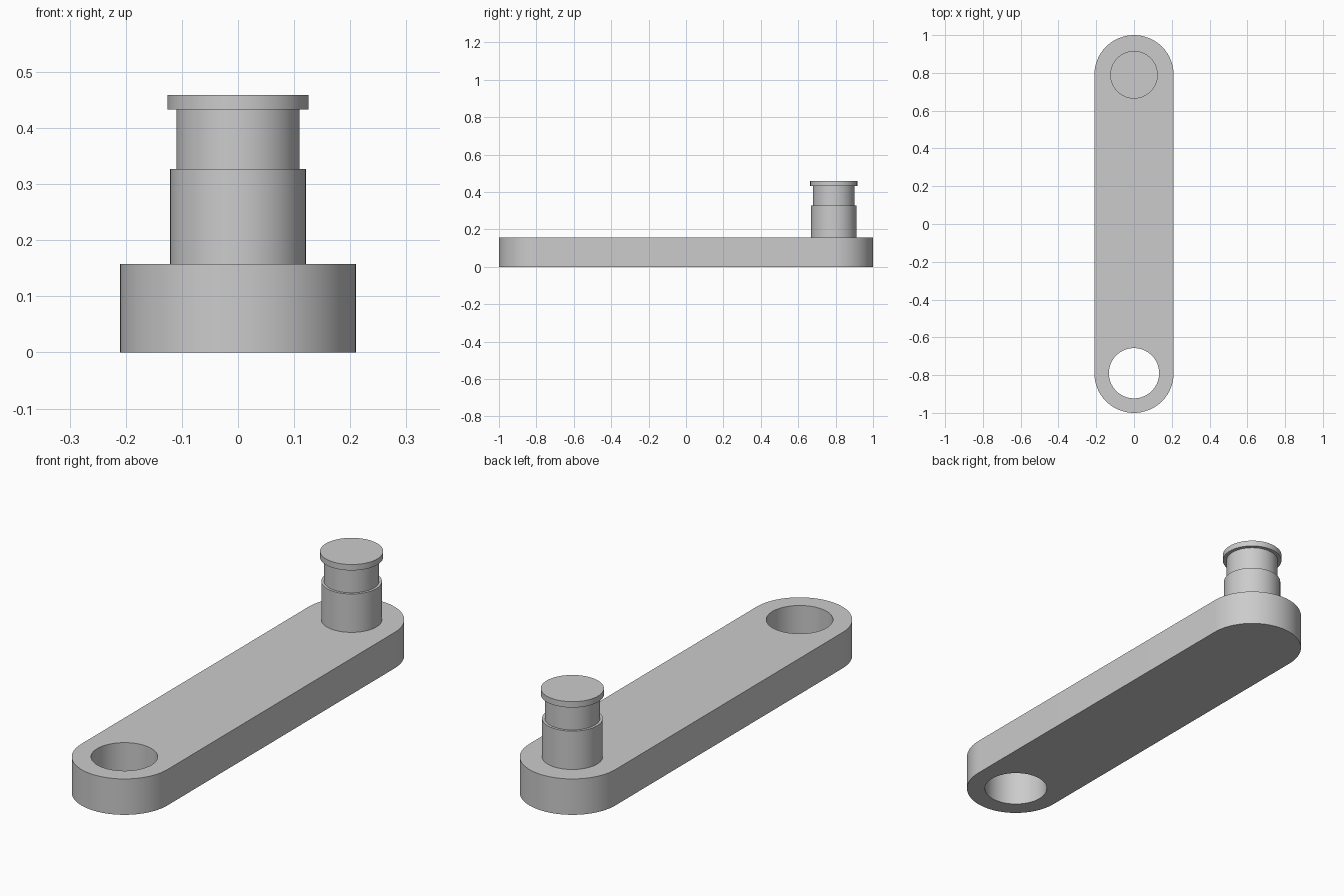
import bpy, bmesh, math

cube = bpy.data.objects.get("Cube")
if cube:
    bpy.data.objects.remove(cube, do_unlink=True)

# One plain grey metal
grey = bpy.data.materials.new("grey metal")
grey.use_nodes = True
colour = (0.6, 0.6, 0.6, 1)
grey.diffuse_color = colour
grey.node_tree.nodes["Principled BSDF"].inputs["Base Color"].default_value = colour

END_Y = 0.79      # distance of each rounded end's centre
ARM_R = 0.21
ARM_H = 0.158
HOLE_R = 0.133
SEG = 64


def finish(name, bm):
    bmesh.ops.recalc_face_normals(bm, faces=bm.faces)
    mesh = bpy.data.meshes.new(name)
    bm.to_mesh(mesh)
    bm.free()
    mesh.materials.append(grey)
    obj = bpy.data.objects.new(name, mesh)
    bpy.context.collection.objects.link(obj)
    bpy.ops.object.select_all(action='DESELECT')
    obj.select_set(True)
    bpy.context.view_layer.objects.active = obj
    bpy.ops.object.shade_smooth_by_angle(angle=math.radians(30))
    return obj


def arc(radius, y, start, sweep, steps):
    angles = [start + sweep * i / steps for i in range(steps + 1)]
    return [(radius * math.cos(a), y + radius * math.sin(a), 0) for a in angles]


def add_loop(bm, points):
    verts = [bm.verts.new(p) for p in points]
    return [bm.edges.new((v, verts[i - 1])) for i, v in enumerate(verts)]


# Arm: rounded bar outline with a round hole, extruded upward
bm = bmesh.new()
outline = arc(ARM_R, END_Y, 0, math.pi, SEG // 2) + arc(ARM_R, -END_Y, math.pi, math.pi, SEG // 2)
hole = arc(HOLE_R, -END_Y, 0, math.tau, SEG)[:-1]
edges = add_loop(bm, outline) + add_loop(bm, hole)
bmesh.ops.triangle_fill(bm, edges=edges, use_beauty=True)
bmesh.ops.dissolve_limit(bm, angle_limit=0.01, verts=[], edges=bm.edges[:])
top = bmesh.ops.extrude_face_region(bm, geom=bm.faces[:])["geom"]
bmesh.ops.translate(bm, vec=(0, 0, ARM_H), verts=[g for g in top if isinstance(g, bmesh.types.BMVert)])
finish("crank_arm", bm)

# Pin: stepped profile turned around its axis, with a neck and a flat cap
profile = [(0, ARM_H), (0.121, ARM_H), (0.121, 0.327), (0.11, 0.327),
           (0.11, 0.433), (0.126, 0.433), (0.126, 0.459), (0, 0.459)]
bm = bmesh.new()
verts = [bm.verts.new((r, END_Y, z)) for r, z in profile]
line = [bm.edges.new(pair) for pair in zip(verts, verts[1:])]
bmesh.ops.spin(bm, geom=verts + line, cent=(0, END_Y, 0), axis=(0, 0, 1),
               angle=math.tau, steps=SEG, use_merge=True)
bmesh.ops.remove_doubles(bm, verts=bm.verts, dist=0.0001)
finish("crank_pin", bm)
